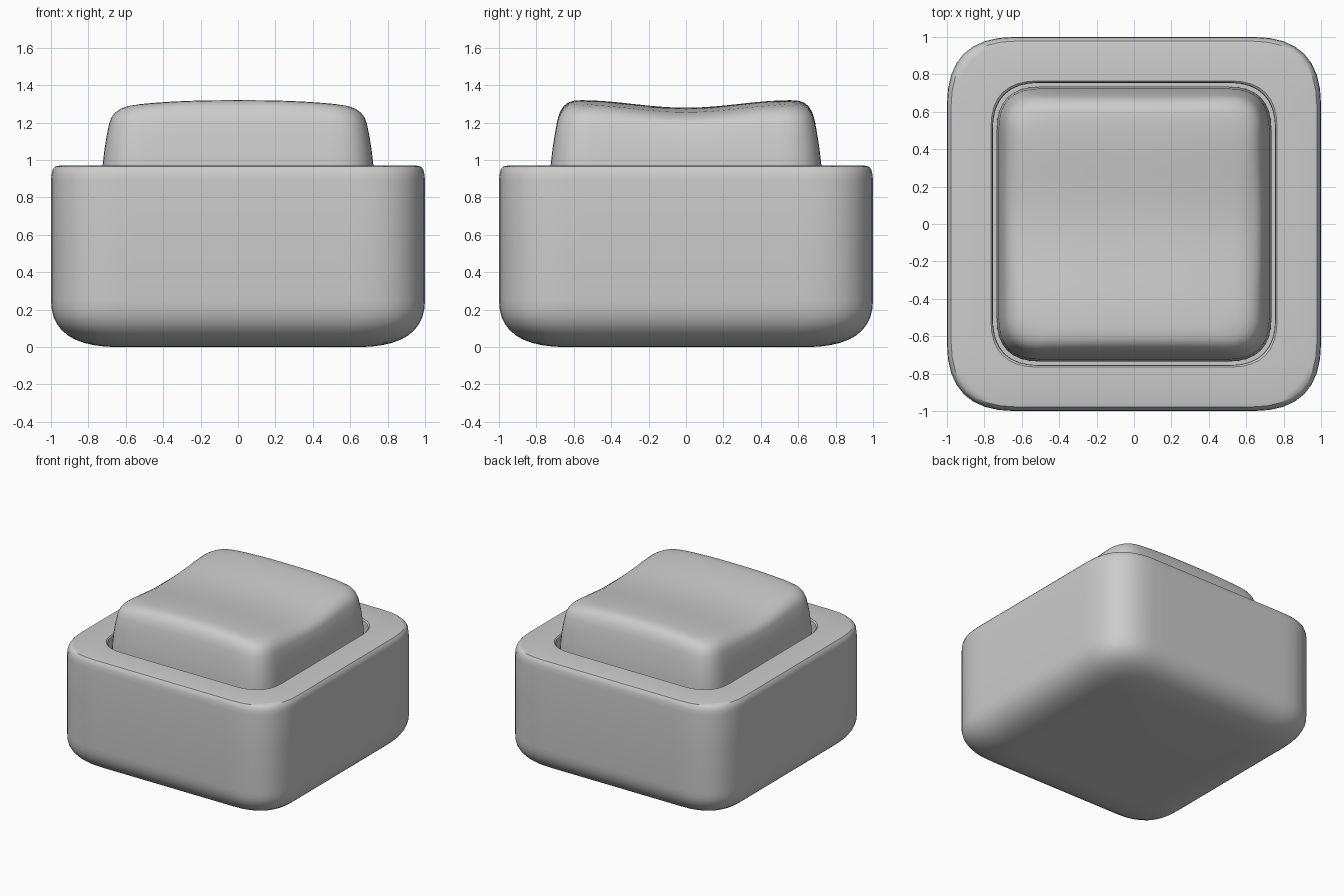
import bpy, bmesh, math

if "Cube" in bpy.data.objects:
    bpy.data.objects.remove(bpy.data.objects["Cube"])


def ring_points(half, reach, side_n=14, corner_n=8):
    """Rounded square with soft parabolic corners, counter-clockwise."""
    quarter = []
    s = half - reach
    for i in range(side_n):                      # straight right side
        quarter.append((half, -s + 2 * s * i / side_n))
    for i in range(corner_n):                    # soft corner
        t = i / corner_n
        quarter.append((half - reach * t * t, half - reach * (1 - t) ** 2))
    pts = []
    for q in range(4):
        c, sn = (1, 0, -1, 0)[q], (0, 1, 0, -1)[q]
        pts += [(x * c - y * sn, x * sn + y * c) for x, y in quarter]
    return pts


def loft(name, profile, height=lambda x, y, w: 0.0):
    """Stack rings of (half width, z, corner reach, dish weight)."""
    bm = bmesh.new()
    rings = []
    for half, z, reach, w in profile:
        rings.append([bm.verts.new((x, y, z + height(x, y, w)))
                      for x, y in ring_points(half, reach)])
    for a, b in zip(rings, rings[1:]):
        n = len(a)
        for i in range(n):
            j = (i + 1) % n
            bm.faces.new((a[i], a[j], b[j], b[i]))
    bm.faces.new(rings[0][::-1])
    bm.faces.new(rings[-1])
    bmesh.ops.recalc_face_normals(bm, faces=bm.faces)
    mesh = bpy.data.meshes.new(name)
    bm.to_mesh(mesh)
    bm.free()
    obj = bpy.data.objects.new(name, mesh)
    bpy.context.collection.objects.link(obj)
    bpy.ops.object.select_all(action='DESELECT')
    obj.select_set(True)
    bpy.context.view_layer.objects.active = obj
    bpy.ops.object.shade_smooth_by_angle(angle=math.radians(35))
    return obj


# Housing: soft lower edge, tight upper rim, square well
housing = []
for i in range(11):
    t = i / 10
    housing.append((1 - 0.36 * (1 - t) ** 2, 0.25 * t * t, 0.25 + 0.11 * t, 0))
housing += [(1, 0.6, 0.36, 0), (1, 0.89, 0.36, 0), (0.997, 0.925, 0.36, 0),
            (0.99, 0.95, 0.355, 0), (0.978, 0.965, 0.35, 0), (0.955, 0.97, 0.34, 0),
            (0.765, 0.97, 0.25, 0), (0.757, 0.962, 0.25, 0),
            (0.755, 0.945, 0.25, 0), (0.755, 0.35, 0.25, 0)]
loft("housing", housing)


# Button cap: tapered sides and a top dished front to back
def dish(x, y, w):
    hollow = -0.04 * (0.5 + 0.5 * math.cos(math.pi * min(abs(y) / 0.57, 1)))
    crown = -0.027 * (abs(x) / 0.58) ** 2.5
    return w * (hollow + crown)


cap = [(0.735, 0.35, 0.23, 0), (0.734, 0.7, 0.23, 0), (0.724, 0.97, 0.22, 0),
       (0.715, 1.05, 0.21, 0), (0.703, 1.13, 0.20, 0.1), (0.689, 1.21, 0.19, 0.35),
       (0.675, 1.255, 0.18, 0.6), (0.655, 1.288, 0.17, 0.85),
       (0.63, 1.308, 0.16, 1), (0.60, 1.317, 0.15, 1), (0.56, 1.32, 0.14, 1)]
cap += [(0.56 * k / 14, 1.32, 0.14 * k / 14, 1) for k in range(13, 0, -1)]
loft("button_cap", cap, dish)
